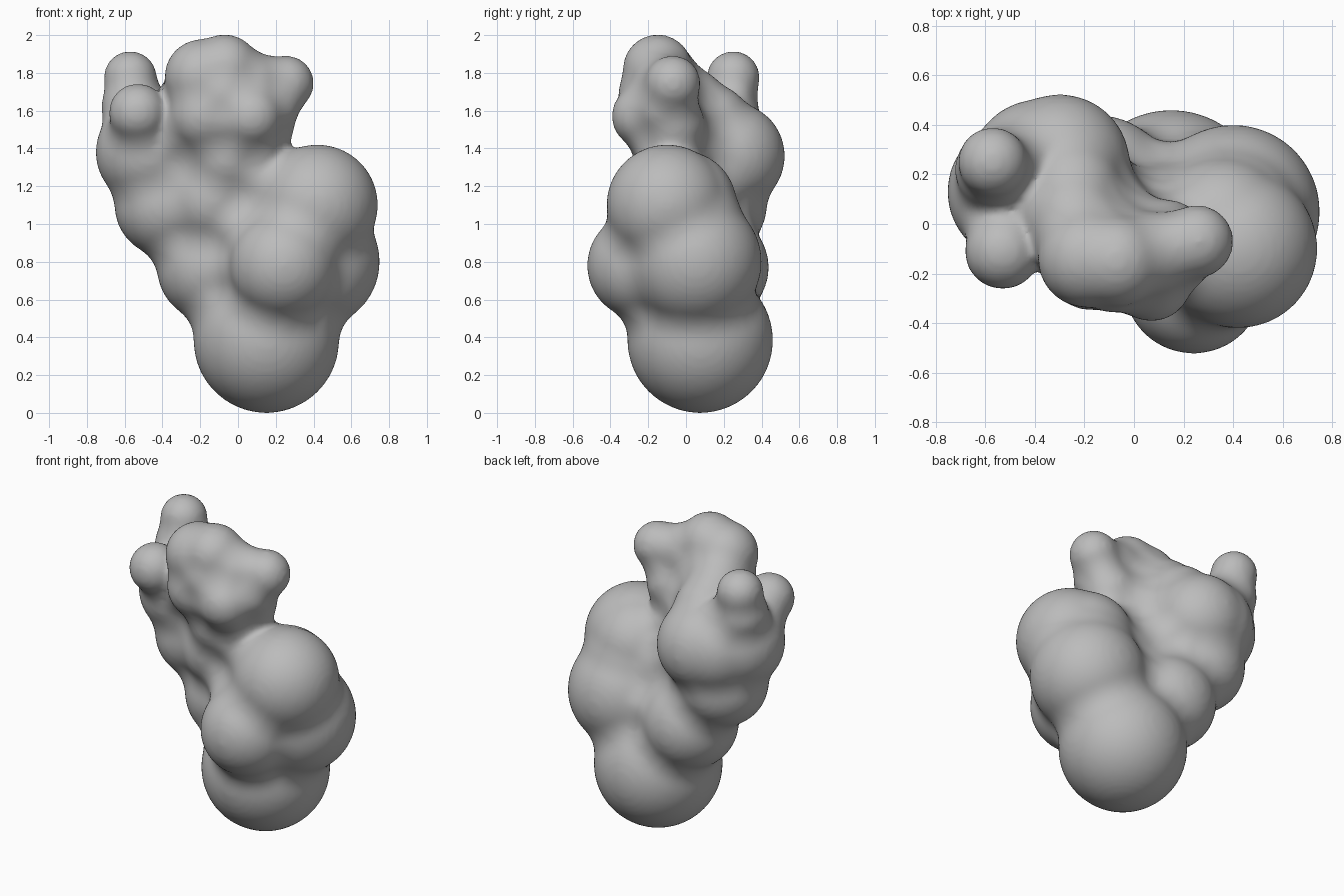
import bpy
import bmesh
from mathutils import Matrix

if "Cube" in bpy.data.objects:
    bpy.data.objects.remove(bpy.data.objects["Cube"], do_unlink=True)

# One plain grey
grey = bpy.data.materials.new("plain grey")
grey.use_nodes = True
colour = (0.5, 0.5, 0.5, 1)
grey.diffuse_color = colour
grey.node_tree.nodes["Principled BSDF"].inputs["Base Color"].default_value = colour

# Lobes as x, y, z, radius
base_lobes = [
    (0.15, 0.075, 0.385, 0.387),
    (-0.14, 0.15, 0.77, 0.29),
]
big_side_lobes = [
    (0.42, -0.10, 1.10, 0.322),
    (0.40, 0.05, 0.80, 0.352),
    (0.38, 0.00, 0.98, 0.31),
    (0.36, -0.02, 1.10, 0.29),
    (0.24, -0.24, 0.78, 0.285),
    (0.13, 0.0, 1.02, 0.24),
]
trunk_lobes = [
    (-0.38, 0.155, 1.10, 0.275),
    (-0.13, 0.03, 1.13, 0.25),
    (-0.30, 0.24, 1.36, 0.285),
    (-0.38, 0.22, 1.36, 0.285),
    (-0.47, 0.13, 1.38, 0.285),
    (-0.05, -0.06, 1.36, 0.22),
    (0.12, -0.07, 1.26, 0.18),
]
back_knob_lobes = [
    (-0.57, 0.25, 1.775, 0.142),
    (-0.56, 0.22, 1.62, 0.165),
]
front_knob_lobes = [
    (-0.53, -0.11, 1.59, 0.155),
    (-0.51, 0.0, 1.50, 0.17),
]
head_lobes = [
    (-0.19, -0.14, 1.78, 0.20),
    (-0.07, -0.15, 1.82, 0.185),
    (0.07, -0.12, 1.74, 0.17),
    (0.255, -0.07, 1.745, 0.148),
    (0.17, -0.12, 1.62, 0.155),
    (0.07, -0.23, 1.57, 0.165),
    (0.13, -0.07, 1.53, 0.17),
    (-0.08, -0.19, 1.69, 0.17),
    (-0.17, -0.15, 1.58, 0.20),
    (-0.24, 0.02, 1.64, 0.19),
    (-0.25, 0.14, 1.54, 0.20),
]


def remesh(obj):
    mod = obj.modifiers.new("remesh", "REMESH")
    mod.mode = "VOXEL"
    mod.voxel_size = 0.018
    mod.use_smooth_shade = True


def smooth(obj, iterations):
    mod = obj.modifiers.new("smooth", "SMOOTH")
    mod.factor = 0.5
    mod.iterations = iterations


def apply_modifiers(obj):
    bpy.ops.object.select_all(action="DESELECT")
    obj.select_set(True)
    bpy.context.view_layer.objects.active = obj
    for name in [m.name for m in obj.modifiers]:
        bpy.ops.object.modifier_apply(modifier=name)


def blend(name, lobes, fillet):
    """Fuse swollen lobes, then shrink them back so creases become fillets."""
    bm = bmesh.new()
    for x, y, z, r in lobes:
        bmesh.ops.create_icosphere(bm, subdivisions=4, radius=r + fillet,
                                   matrix=Matrix.Translation((x, y, z)))
    mesh = bpy.data.meshes.new(name)
    bm.to_mesh(mesh)
    bm.free()
    mesh.materials.append(grey)
    obj = bpy.data.objects.new(name, mesh)
    bpy.context.collection.objects.link(obj)
    remesh(obj)
    smooth(obj, 6)
    shrink = obj.modifiers.new("shrink", "DISPLACE")
    shrink.direction = "NORMAL"
    shrink.mid_level = 0
    shrink.strength = -fillet
    remesh(obj)
    apply_modifiers(obj)
    return obj


# Head and front knob grow from the trunk but stay creased against the rest
body = blend("lumpy_body", base_lobes + big_side_lobes + trunk_lobes + back_knob_lobes, 0.12)
head = blend("head", trunk_lobes + head_lobes, 0.15)
front_knob = blend("front_knob", trunk_lobes + front_knob_lobes, 0.12)

# Join everything into one skin
for part in (head, front_knob):
    part.select_set(True)
body.select_set(True)
bpy.context.view_layer.objects.active = body
bpy.ops.object.join()
remesh(body)
smooth(body, 6)
apply_modifiers(body)
bpy.ops.object.shade_smooth()
